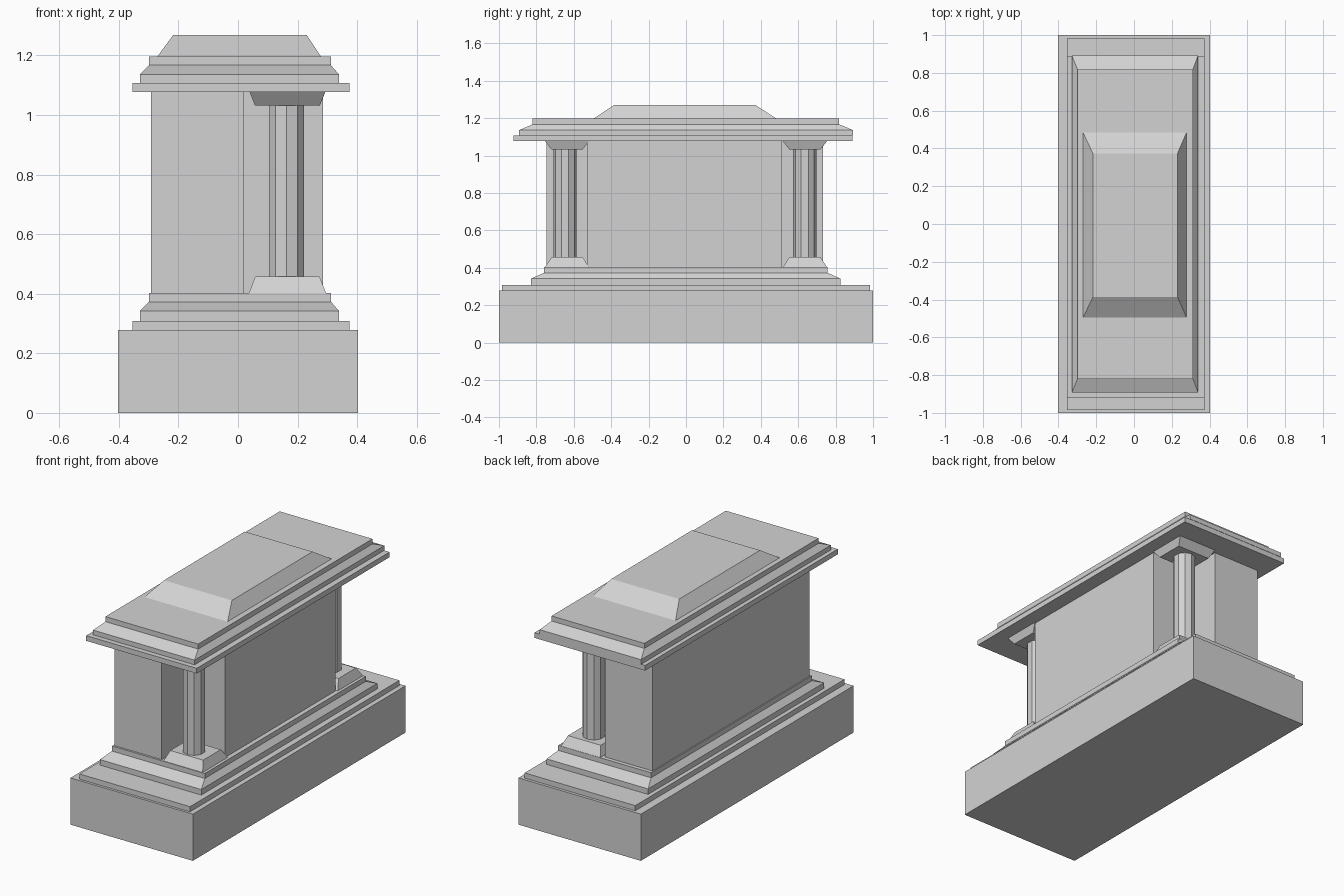
import bpy
import bmesh
import math

cube = bpy.data.objects.get("Cube")
if cube:
    bpy.data.objects.remove(cube, do_unlink=True)

# One stone colour for everything
STONE = (0.65, 0.65, 0.65, 1.0)
stone = bpy.data.materials.new("light_grey_stone")
stone.use_nodes = True
stone.diffuse_color = STONE
stone.node_tree.nodes["Principled BSDF"].inputs["Base Color"].default_value = STONE


def loft(name, rings):
    """Skin a closed solid through stacked rings of points."""
    bm = bmesh.new()
    loops = [[bm.verts.new(p) for p in ring] for ring in rings]
    count = len(loops[0])
    for low, high in zip(loops, loops[1:]):
        for i in range(count):
            j = (i + 1) % count
            bm.faces.new((low[i], low[j], high[j], high[i]))
    bm.faces.new(loops[0][::-1])
    bm.faces.new(loops[-1])
    bmesh.ops.recalc_face_normals(bm, faces=bm.faces)
    mesh = bpy.data.meshes.new(name)
    bm.to_mesh(mesh)
    bm.free()
    mesh.materials.append(stone)
    obj = bpy.data.objects.new(name, mesh)
    bpy.context.collection.objects.link(obj)
    return obj


def rect(x0, x1, y0, y1, z):
    return [(x0, y0, z), (x1, y0, z), (x1, y1, z), (x0, y1, z)]


def slab(name, x0, x1, y0, y1, z0, z1):
    return loft(name, [rect(x0, x1, y0, y1, z) for z in (z0, z1)])


def moulding(name, wide, narrow, heights):
    """Upright lip, sloped shoulder, then a narrower upright band."""
    outlines = (wide, wide, narrow, narrow)
    return loft(name, [rect(*o, z) for o, z in zip(outlines, heights)])


# Plinth and stepped base
slab("plinth", -0.403, 0.403, -1, 1, 0, 0.278)
slab("base_step", -0.354, 0.374, -0.985, 0.983, 0.278, 0.309)
moulding("base_moulding",
         (-0.329, 0.339, -0.829, 0.826), (-0.299, 0.312, -0.758, 0.756),
         (0.309, 0.342, 0.373, 0.403))

# Main body: one long side is full, the other has both corners cut away
left, notch, right = -0.292, 0.02, 0.285
front, back = -0.746, 0.732
front_notch, back_notch = -0.527, 0.511
outline = [(left, front), (notch, front), (notch, front_notch),
           (right, front_notch), (right, back_notch), (notch, back_notch),
           (notch, back), (left, back)]
loft("main_body", [[(x, y, z) for x, y in outline] for z in (0.403, 1.077)])

# Corner columns with flared feet and caps
FOOT, SHAFT_LOW, SHAFT_HIGH, CAP = 0.403, 0.457, 1.032, 1.077
SIDES, RADIUS, COLUMN_X = 10, 0.062, 0.163
for place, block_y, column_y in (("front", -0.636, -0.647), ("back", 0.636, 0.635)):
    def block(half_x, half_y, z):
        cx = 0.166
        return rect(cx - half_x, cx + half_x, block_y - half_y, block_y + half_y, z)

    loft(place + "_column_foot",
         [block(0.129, 0.118, FOOT), block(0.108, 0.083, SHAFT_LOW)])
    loft(place + "_column_cap",
         [block(0.109, 0.083, SHAFT_HIGH), block(0.127, 0.118, CAP)])
    angles = [math.tau * i / SIDES + math.pi / 2 for i in range(SIDES)]
    loft(place + "_column_shaft",
         [[(COLUMN_X + RADIUS * math.cos(a), column_y + RADIUS * math.sin(a), z)
           for a in angles] for z in (SHAFT_LOW, SHAFT_HIGH)])

# Cornice and raised top
slab("cornice_slab", -0.354, 0.374, -0.922, 0.89, 1.077, 1.108)
moulding("cornice_moulding",
         (-0.329, 0.339, -0.892, 0.892), (-0.299, 0.312, -0.82, 0.819),
         (1.108, 1.136, 1.167, 1.197))
loft("raised_top", [rect(-0.27, 0.278, -0.495, 0.484, 1.197),
                    rect(-0.217, 0.23, -0.386, 0.373, 1.269)])
